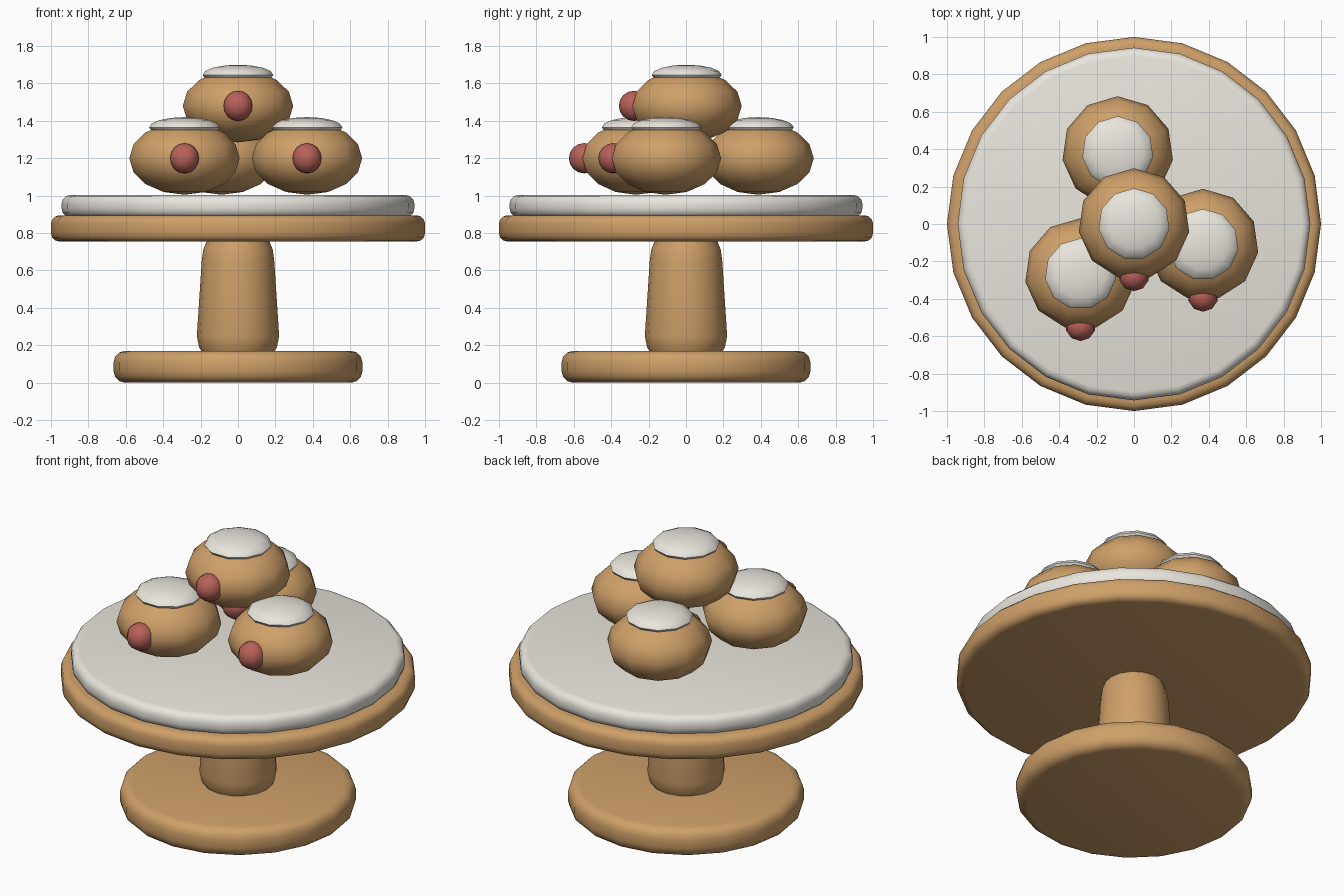
import bpy, bmesh, math
from math import sin, cos, pi, radians

if "Cube" in bpy.data.objects:
    bpy.data.objects.remove(bpy.data.objects["Cube"])


def material(name, rgb):
    m = bpy.data.materials.new(name)
    m.diffuse_color = (*rgb, 1)
    m.use_nodes = True
    m.node_tree.nodes["Principled BSDF"].inputs["Base Color"].default_value = m.diffuse_color
    return m


TAN = material("baked_tan", (0.62, 0.35, 0.14))
CREAM = material("icing_cream", (0.82, 0.79, 0.73))
RED = material("berry_red", (0.48, 0.12, 0.10))


def finish(name, bm, mat):
    bmesh.ops.recalc_face_normals(bm, faces=bm.faces)
    me = bpy.data.meshes.new(name)
    bm.to_mesh(me)
    bm.free()
    ob = bpy.data.objects.new(name, me)
    bpy.context.collection.objects.link(ob)
    me.materials.append(mat)
    bpy.ops.object.select_all(action='DESELECT')
    ob.select_set(True)
    bpy.context.view_layer.objects.active = ob
    bpy.ops.object.shade_smooth_by_angle(angle=radians(50))
    return ob


def lathe(name, profile, sides, mat):
    """Turn (radius, z) points into a closed solid, first vertex facing +y."""
    bm = bmesh.new()
    rings = [[bm.verts.new((r * sin(2 * pi * i / sides), r * cos(2 * pi * i / sides), z))
              for i in range(sides)] for r, z in profile]
    for a, b in zip(rings, rings[1:]):
        for i in range(sides):
            j = (i + 1) % sides
            bm.faces.new((a[i], a[j], b[j], b[i]))
    bm.faces.new(rings[0])
    bm.faces.new(rings[-1])
    return finish(name, bm, mat)


def disc(name, radius, z0, z1, bevel, sides, mat):
    """Disc with rounded rims."""
    steps = [k * pi / 6 for k in range(4)]
    low = [(radius - bevel + bevel * sin(t), z0 + bevel - bevel * cos(t)) for t in steps]
    high = [(radius - bevel + bevel * cos(t), z1 - bevel + bevel * sin(t)) for t in steps]
    return lathe(name, low + high, sides, mat)


def ellipsoid(name, centre, radius, half_height, sides, rings, mat):
    bm = bmesh.new()
    bmesh.ops.create_uvsphere(bm, u_segments=sides, v_segments=rings, radius=1)
    bmesh.ops.scale(bm, vec=(radius, radius, half_height), verts=bm.verts)
    ob = finish(name, bm, mat)
    ob.location = centre
    return ob


# Stand
disc("base", 0.665, 0.0, 0.17, 0.06, 20, TAN)
lathe("stem", [(0.185, 0.15), (0.208, 0.19), (0.22, 0.25), (0.194, 0.65),
               (0.186, 0.71), (0.163, 0.77)], 16, TAN)
disc("plate", 1.0, 0.755, 0.895, 0.045, 24, TAN)
disc("plate_icing", 0.943, 0.885, 1.003, 0.045, 24, CREAM)

# Buns, each with an icing cap and a berry at the front
buns = {
    "left": (-0.286, -0.267, 1.2),
    "right": (0.369, -0.11, 1.2),
    "back": (-0.087, 0.385, 1.2),
    "top": (0, 0, 1.48),
}
for side, (x, y, z) in buns.items():
    ellipsoid(side + "_bun", (x, y, z), 0.298, 0.195, 11, 8, TAN)
    ellipsoid(side + "_bun_icing", (x, y, z + 0.165), 0.191, 0.055, 11, 8, CREAM)
    ellipsoid(side + "_berry", (x, y - 0.278, z), 0.081, 0.081, 10, 8, RED)
